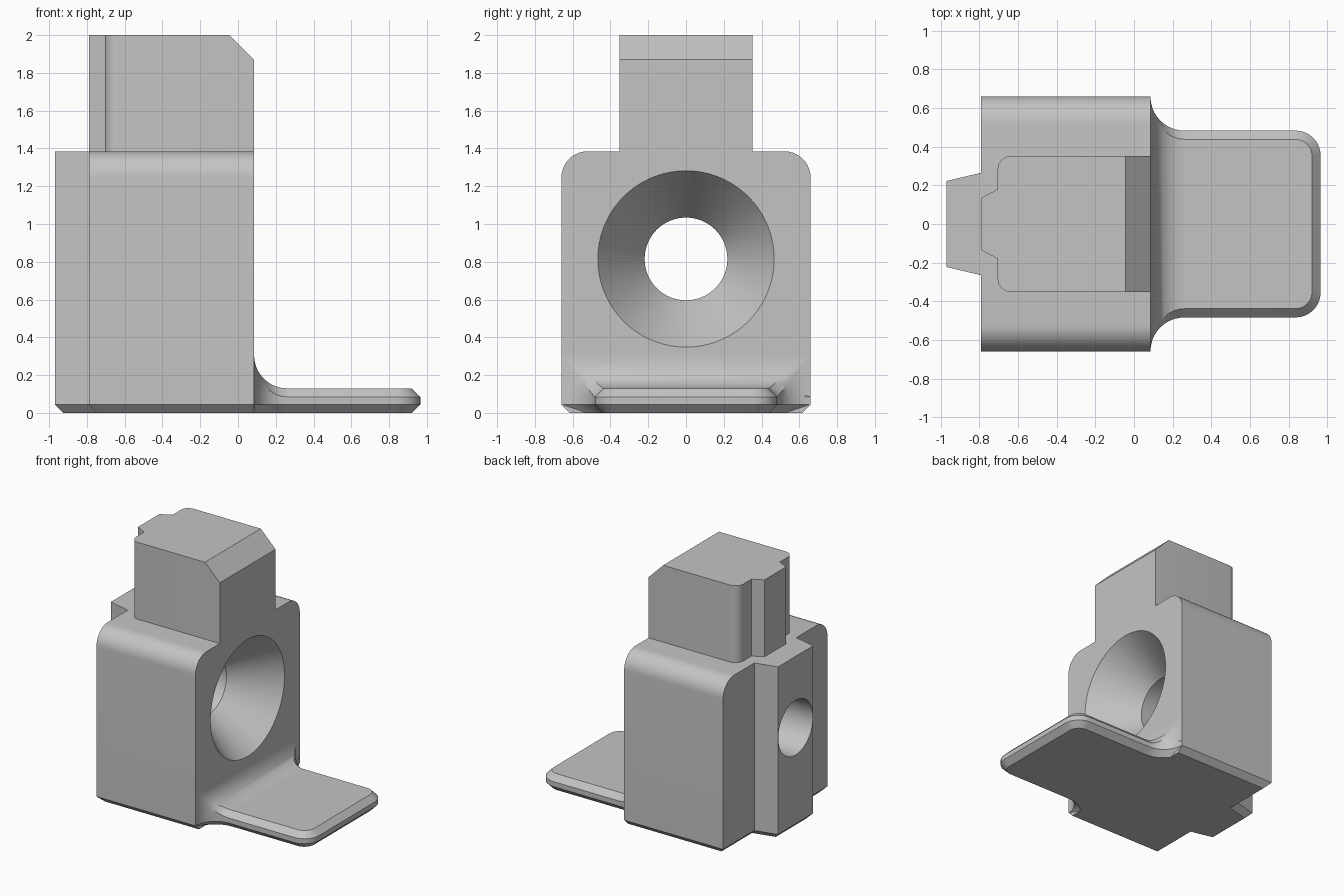
import bpy, bmesh
from math import cos, sin, acos, pi

if "Cube" in bpy.data.objects:
    bpy.data.objects.remove(bpy.data.objects["Cube"], do_unlink=True)

grey = bpy.data.materials.new("plain_grey")
grey.use_nodes = True
colour = (0.55, 0.55, 0.55, 1)
grey.diffuse_color = colour
grey.node_tree.nodes["Principled BSDF"].inputs["Base Color"].default_value = colour

# Shared dimensions
FRONT, BACK, RIB_BACK = 0.085, -0.79, -0.97
WIDTH, SHOULDER, TOP = 0.66, 1.385, 2.0
ROUND, CHAMFER, FLARE = 0.14, 0.045, 0.175
TAB_END, TAB_WIDTH, TAB_TOP, TAB_ROUND = 0.965, 0.483, 0.13, 0.13
HOLE_Z, STEPS = 0.815, 10


def loft(name, rings, cap_start=True):
    """Skin a stack of equal-length closed rings and cap the ends."""
    bm = bmesh.new()
    rows = [[bm.verts.new(p) for p in ring] for ring in rings]
    n = len(rows[0])
    for a, b in zip(rows, rows[1:]):
        for i in range(n):
            j = (i + 1) % n
            bm.faces.new((a[i], a[j], b[j], b[i]))
    if cap_start:
        bm.faces.new(rows[0][::-1])
    bm.faces.new(rows[-1])
    bmesh.ops.recalc_face_normals(bm, faces=bm.faces)
    mesh = bpy.data.meshes.new(name)
    bm.to_mesh(mesh)
    bm.free()
    mesh.materials.append(grey)
    obj = bpy.data.objects.new(name, mesh)
    bpy.context.collection.objects.link(obj)
    return obj


def select(obj):
    bpy.ops.object.select_all(action='DESELECT')
    obj.select_set(True)
    bpy.context.view_layer.objects.active = obj


def smooth(obj):
    select(obj)
    bpy.ops.object.shade_smooth_by_angle(angle=pi / 6)


def mirrored(half, z):
    """Close a half outline (positive y) across y = 0 at height z."""
    return [(x, y, z) for x, y in half] + [(x, -y, z) for x, y in reversed(half)]


def arc(cx, cy, r, start, end, steps=STEPS):
    angles = [start + (end - start) * i / steps for i in range(steps + 1)]
    return [(cx + r * cos(a), cy + r * sin(a)) for a in angles]


# Main block with its tapered back rib, rounded shoulders, chamfered foot
def block_ring(z, width=WIDTH, d=0.0):
    return mirrored([(FRONT, width - d), (BACK + d, width - d),
                     (BACK + d, 0.265 - 0.78 * d),
                     (RIB_BACK + d, 0.222 - 0.78 * d)], z)


rings = [block_ring(0, d=CHAMFER), block_ring(CHAMFER)]
rings += [block_ring(z, y) for y, z in
          arc(WIDTH - ROUND, SHOULDER - ROUND, ROUND, 0, pi / 2)]
block = loft("main_block", rings)

# Countersunk through hole
slope = (0.467 - 0.219) / 0.34
profile = [(RIB_BACK - 0.1, 0.219), (FRONT - 0.34, 0.219),
           (FRONT + 0.1, 0.467 + slope * 0.1)]
cutter = loft("hole_cutter", [[(x, y, z) for y, z in
              arc(0, HOLE_Z, r, 0, 2 * pi, 72)[:-1]] for x, r in profile])
cutter.hide_render = True
select(block)
mod = block.modifiers.new("hole", 'BOOLEAN')
mod.operation, mod.solver, mod.object = 'DIFFERENCE', 'EXACT', cutter
bpy.ops.object.modifier_apply(modifier=mod.name)
bpy.data.objects.remove(cutter, do_unlink=True)
smooth(block)


# Upper post with a keyed back and a chamfered front top edge
def post_ring(z, front):
    half = [(front, 0.352)] + arc(-0.635, 0.282, 0.07, pi / 2, pi, 8)
    return mirrored(half + [(-0.705, 0.18), (BACK, 0.135)], z)


smooth(loft("upper_post", [post_ring(SHOULDER, FRONT), post_ring(1.87, FRONT),
                           post_ring(TOP, -0.045)], cap_start=False))

# Foot plate with flared root, rounded corners and chamfered rims
FX, FY = FRONT + FLARE, TAB_WIDTH + FLARE


def plate_ring(z, d):
    r = FLARE + d
    half = arc(FX, FY, r, pi + acos(FLARE / r), 1.5 * pi)
    half += arc(TAB_END - TAB_ROUND, TAB_WIDTH - TAB_ROUND, TAB_ROUND - d, pi / 2, 0)
    return mirrored(half, z)


smooth(loft("foot_plate", [plate_ring(0, CHAMFER), plate_ring(CHAMFER, 0),
                           plate_ring(TAB_TOP - CHAMFER, 0),
                           plate_ring(TAB_TOP, CHAMFER)]))

# Concave fillet between block and plate, narrowing with the flare
sections = []
for x, w in arc(FX, FY, FLARE, pi, 1.5 * pi):
    top = w - TAB_WIDTH + TAB_TOP
    c = CHAMFER * (0.02 + 0.98 * (FY - w) / FLARE)
    low = TAB_TOP - CHAMFER
    half = [(w, low - 0.001), (w, top - c), (w - c, top)]
    sections.append([(x, y, z) for y, z in half]
                    + [(x, -y, z) for y, z in reversed(half)])
smooth(loft("root_fillet", sections))
